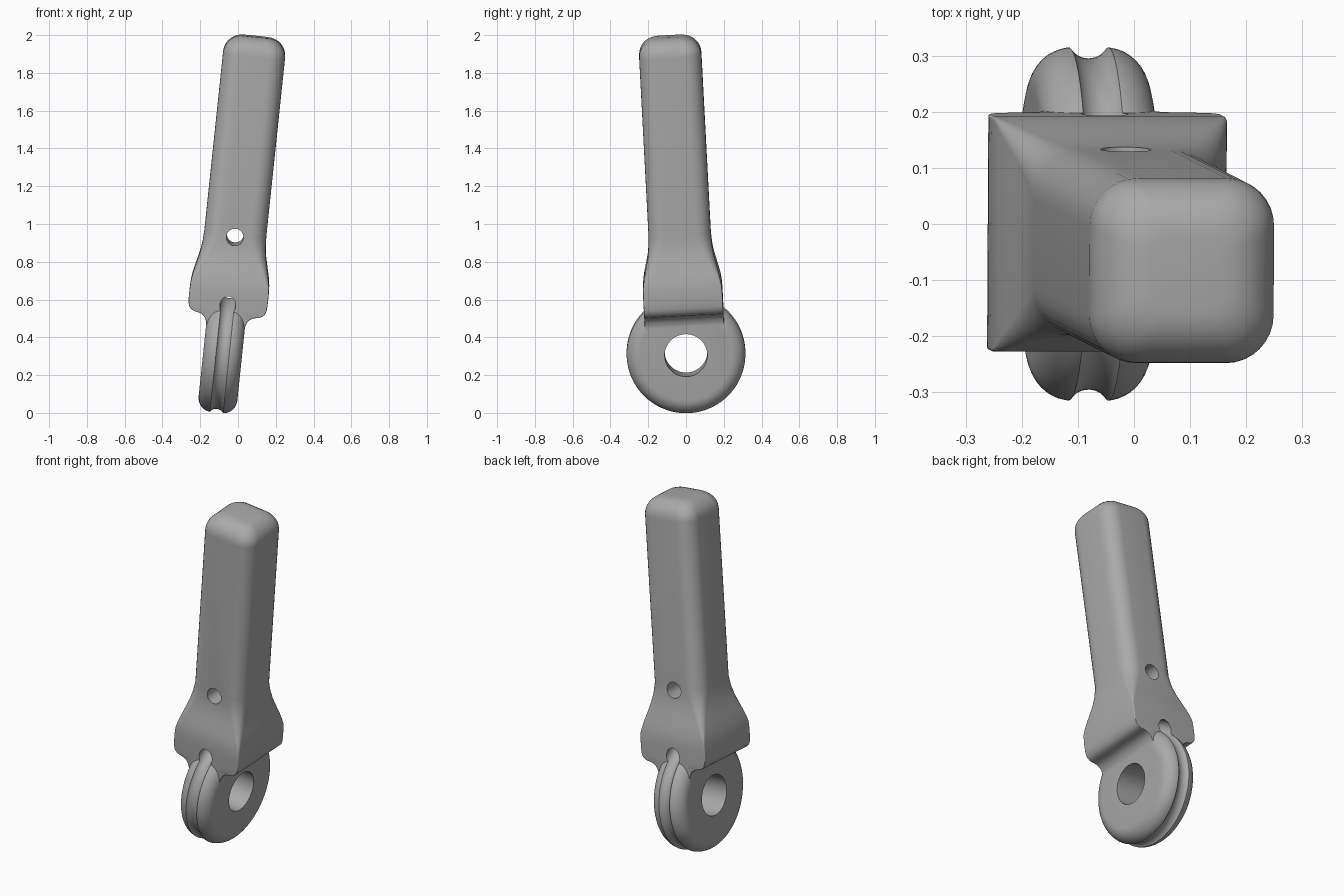
import bpy, bmesh
from math import sin, cos, pi, radians
from mathutils import Matrix

if "Cube" in bpy.data.objects:
    bpy.data.objects.remove(bpy.data.objects["Cube"])

# One grey material
grey = bpy.data.materials.new("plain_grey")
grey.use_nodes = True
GREY = (0.4, 0.4, 0.4, 1)
grey.diffuse_color = GREY
grey.node_tree.nodes["Principled BSDF"].inputs["Base Color"].default_value = GREY

# Everything is built around the eye centre, then leaned sideways and forwards
PLACE = (Matrix.Translation((-0.081, 0, 0.315))
         @ Matrix.Rotation(radians(6), 4, 'Y') @ Matrix.Rotation(radians(3), 4, 'X'))


def loft(name, rings, closed=False):
    """Skin a list of equal-length point rings; cap the ends unless closed."""
    bm = bmesh.new()
    loops = [[bm.verts.new(p) for p in ring] for ring in rings]
    n = len(loops[0])
    pairs = list(zip(loops, loops[1:]))
    if closed:
        pairs.append((loops[-1], loops[0]))
    for a, b in pairs:
        for i in range(n):
            j = (i + 1) % n
            bm.faces.new((a[i], a[j], b[j], b[i]))
    if not closed:
        bm.faces.new(loops[0][::-1])
        bm.faces.new(loops[-1])
    bmesh.ops.recalc_face_normals(bm, faces=bm.faces)
    mesh = bpy.data.meshes.new(name)
    bm.to_mesh(mesh)
    bm.free()
    mesh.materials.append(grey)
    ob = bpy.data.objects.new(name, mesh)
    bpy.context.collection.objects.link(ob)
    ob.matrix_world = PLACE
    return ob


def rounded_rect(w, hu, hv, r, steps=8):
    pts = []
    for q, (su, sv) in enumerate([(1, 1), (-1, 1), (-1, -1), (1, -1)]):
        for k in range(steps + 1):
            a = (q + k / steps) * pi / 2
            pts.append((su * (hu - r) + r * cos(a), sv * (hv - r) + r * sin(a), w))
    return pts


def lathe_x(name, profile, seg=96, closed=False):
    """Spin (offset, radius) pairs about the local x axis."""
    return loft(name, [[(x, r * cos(2 * pi * i / seg), r * sin(2 * pi * i / seg))
                        for i in range(seg)] for x, r in profile], closed)


def combine(target, other, operation):
    other.hide_render = True
    mod = target.modifiers.new(operation.lower(), 'BOOLEAN')
    mod.operation, mod.object, mod.solver = operation, other, 'EXACT'
    bpy.context.view_layer.objects.active = target
    bpy.ops.object.modifier_apply(modifier=mod.name)
    bpy.data.objects.remove(other)


# Collar and grip: (height, half width) with constant depth under the collar
HALF, COLLAR = 0.165, 0.21
neck = [(0.13, 0.1), (0.165, 0.104), (0.185, 0.111), (0.2, 0.122), (0.21, 0.138),
        (0.215, 0.155), (0.218, 0.172), (0.225, 0.188), (0.238, 0.201), (0.26, 0.208)]
rings = [rounded_rect(w, hu, COLLAR, 0.004) for w, hu in neck]
flare = [(0.29, 0.21), (0.33, 0.21), (0.37, 0.208), (0.4, 0.204), (0.43, 0.198),
         (0.46, 0.191), (0.49, 0.184), (0.53, 0.175), (0.58, 0.168), (0.64, HALF)]
for w, h in flare:
    fade = max(0, (w - 0.37) / 0.27)
    rings.append(rounded_rect(w, h, h, 0.006 + 0.079 * fade))
TOP, ROUND = 1.69, 0.1
for k in range(9):
    a = k / 8 * pi / 2
    h = HALF - ROUND * (1 - cos(a))
    rings.append(rounded_rect(TOP - ROUND * (1 - sin(a)), h, h, 0.085 * h / HALF))
handle = loft("handle", rings)

# Ring eye with rounded rim
THICK, RIM, BEV = 0.103, 0.315, 0.074
arc = [(THICK - BEV * (1 - cos(a)), RIM - BEV * (1 - sin(a)))
       for a in [k / 10 * pi / 2 for k in range(11)]]
eye = lathe_x("eye", [(-x, r) for x, r in arc] + arc[::-1])
combine(handle, eye, 'UNION')

# Cord groove around the rim, tunnelling through the collar
groove = lathe_x("groove_cutter", [(0.042 * cos(k * pi / 10), 0.337 + 0.042 * sin(k * pi / 10))
                                   for k in range(20)], closed=True)
combine(handle, groove, 'DIFFERENCE')

# Eye hole and small cross hole
combine(handle, lathe_x("eye_hole_cutter", [(-0.3, 0.113), (0.3, 0.113)], 64), 'DIFFERENCE')
pin = lathe_x("pin_hole_cutter", [(-0.4, 0.045), (0.4, 0.045)], 32)
pin.matrix_world = PLACE @ Matrix.Translation((0, 0, 0.628)) @ Matrix.Rotation(pi / 2, 4, 'Z')
bpy.context.view_layer.update()
combine(handle, pin, 'DIFFERENCE')

# Smooth shading with crisp cut edges
bpy.ops.object.select_all(action='DESELECT')
handle.select_set(True)
bpy.context.view_layer.objects.active = handle
bpy.ops.object.shade_smooth_by_angle(angle=radians(35))
